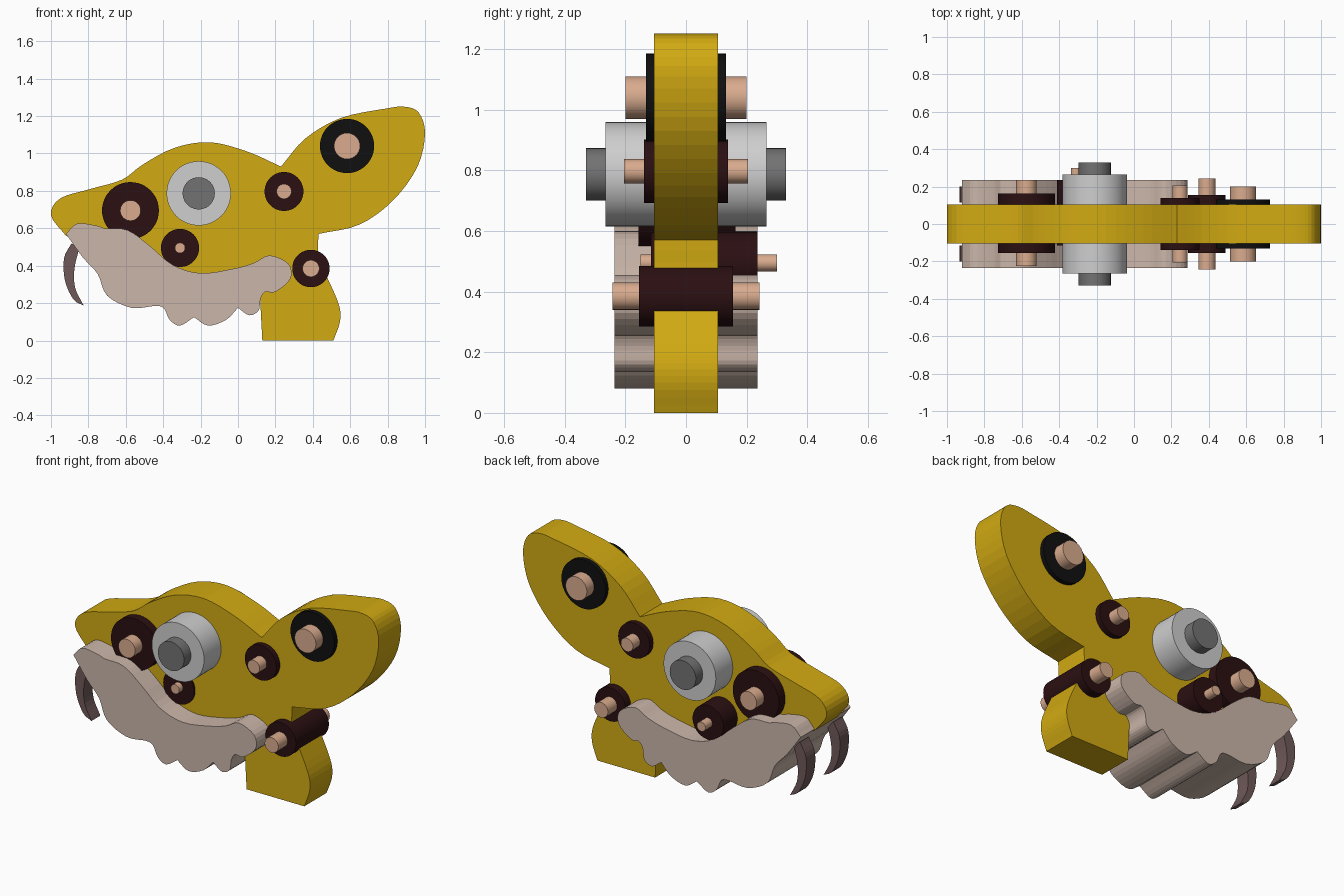
import bpy
import bmesh
from math import pi
from mathutils import Vector

default_cube = bpy.data.objects.get("Cube")
if default_cube:
    bpy.data.objects.remove(default_cube, do_unlink=True)


def material(name, colour):
    mat = bpy.data.materials.new(name)
    mat.use_nodes = True
    rgba = (*colour, 1)
    mat.diffuse_color = rgba
    mat.node_tree.nodes["Principled BSDF"].inputs["Base Color"].default_value = rgba
    return mat


yellow = material("golden yellow", (.64, .40, .006))
bone = material("pale bone", (.60, .47, .40))
maroon = material("dark maroon", (.024, .005, .006))
black = material("black", (.005, .005, .005))
tan = material("tan wood", (.70, .41, .27))
silver = material("light grey", (.62, .62, .62))
steel = material("dark grey", (.17, .17, .17))
fang_brown = material("dusky brown", (.16, .10, .10))


def smooth_run(points, steps=4):
    """Catmull-Rom run through the points; its last point is left to the next run."""
    pts = [Vector(p) for p in points]
    if len(pts) == 2:
        return pts[:1]
    pts = [2 * pts[0] - pts[1]] + pts + [2 * pts[-1] - pts[-2]]
    out = []
    for a, b, c, d in zip(pts, pts[1:], pts[2:], pts[3:]):
        for i in range(steps):
            t = i / steps
            out.append(b + (c - a) * t / 2
                       + (a - b * 2.5 + c * 2 - d / 2) * t ** 2
                       + (b * 3 - a - c * 3 + d) * t ** 3 / 2)
    return out


def slab(name, runs, y_min, y_max, mat):
    """Extrude a closed side profile, made of runs that meet at corners."""
    outline = []
    for index, run in enumerate(runs):
        corner = runs[(index + 1) % len(runs)][0]
        outline += smooth_run(run + [corner])
    bm = bmesh.new()
    face = bm.faces.new([bm.verts.new((p.x, y_min, p.y)) for p in outline])
    grown = bmesh.ops.extrude_face_region(bm, geom=[face], use_keep_orig=True)
    moved = [v for v in grown["geom"] if isinstance(v, bmesh.types.BMVert)]
    bmesh.ops.translate(bm, verts=moved, vec=(0, y_max - y_min, 0))
    bmesh.ops.recalc_face_normals(bm, faces=bm.faces)
    mesh = bpy.data.meshes.new(name)
    bm.to_mesh(mesh)
    bm.free()
    mesh.materials.append(mat)
    obj = bpy.data.objects.new(name, mesh)
    bpy.context.collection.objects.link(obj)
    return obj


def rod(name, x, z, radius, y_min, y_max, mat):
    """Round bar running through the model from front to back."""
    bpy.ops.mesh.primitive_cylinder_add(
        vertices=48, radius=radius, depth=y_max - y_min,
        location=(x, (y_min + y_max) / 2, z), rotation=(pi / 2, 0, 0))
    obj = bpy.context.object
    obj.name = name
    obj.data.materials.append(mat)
    bpy.ops.object.shade_smooth_by_angle()
    return obj


# Head, ear and neck cut from one thick board
snout_and_brow = [(-.92, .56), (-1, .67), (-.95, .76), (-.79, .81), (-.62, .86),
                  (-.51, .94), (-.34, 1.03), (-.15, 1.06), (.05, 1.01)]
ear = [(.23, .93), (.36, 1.08), (.55, 1.19), (.79, 1.24), (.89, 1.25),
       (.965, 1.22), (1, 1.11), (.96, .93), (.83, .75), (.65, .62)]
neck_back = [(.43, .57), (.43, .43), (.48, .33), (.54, .19), (.545, .1)]
neck_base = [(.51, 0)]
neck_front = [(.13, 0), (.12, .2)]
hidden_underside = [[(.12, .3)], [(-.1, .3)], [(-.58, .38)]]
slab("head_board",
     [snout_and_brow, ear, neck_back, neck_base, neck_front] + hidden_underside,
     -.105, .105, yellow)

# Wide lower jaw with a wavy bottom edge
jaw_top = [(-.92, .57), (-.86, .625), (-.76, .615)]
lip_and_hinge = [(-.715, .6), (-.59, .59), (-.47, .505), (-.35, .405), (-.2, .36),
                 (-.02, .385), (.085, .415), (.17, .455), (.27, .41), (.28, .33),
                 (.2, .26), (.145, .26), (.12, .22), (.11, .16), (.06, .135)]
lobe = [(0, .175), (-.065, .11), (-.16, .08)]
chin = [(-.235, .125), (-.31, .08), (-.365, .11), (-.395, .17), (-.44, .185),
        (-.57, .175), (-.7, .24), (-.75, .355), (-.83, .445)]
slab("lower_jaw", [jaw_top, lip_and_hinge, lobe, chin], -.235, .235, bone)

# Pair of curved fangs
fang_outer = [(-.89, .52), (-.93, .44), (-.925, .32), (-.88, .22)]
fang_inner = [(-.825, .187), (-.87, .28), (-.875, .38)]
for side, centre in (("right", -.158), ("left", .158)):
    slab("fang_" + side, [fang_outer, fang_inner, [(-.85, .49)]],
         centre - .042, centre + .042, fang_brown)

# Eye drum and its axle
rod("eye_drum", -.21, .787, .172, -.265, .265, silver)
rod("eye_axle", -.21, .787, .086, -.33, .33, steel)

# Bosses with pins: name, x, z, boss radius, boss reach, pin radius, pin reach, y shift
bosses = [
    ("cheek", -.575, .695, .152, .16, .055, .23, .004),
    ("jaw_joint", -.31, .495, .102, .175, .028, .225, .06),
    ("temple", .246, .797, .104, .138, .04, .205, 0),
    ("ear", .583, 1.04, .145, .132, .07, .2, 0),
    ("neck", .39, .385, .1, .155, .045, .242, 0),
]
for name, x, z, radius, reach, pin_radius, pin_reach, shift in bosses:
    boss_colour = black if name == "ear" else maroon
    rod(name + "_boss", x, z, radius, shift - reach, shift + reach, boss_colour)
    rod(name + "_pin", x, z, pin_radius, shift - pin_reach + shift / 4,
        shift + pin_reach + shift / 4, tan)
